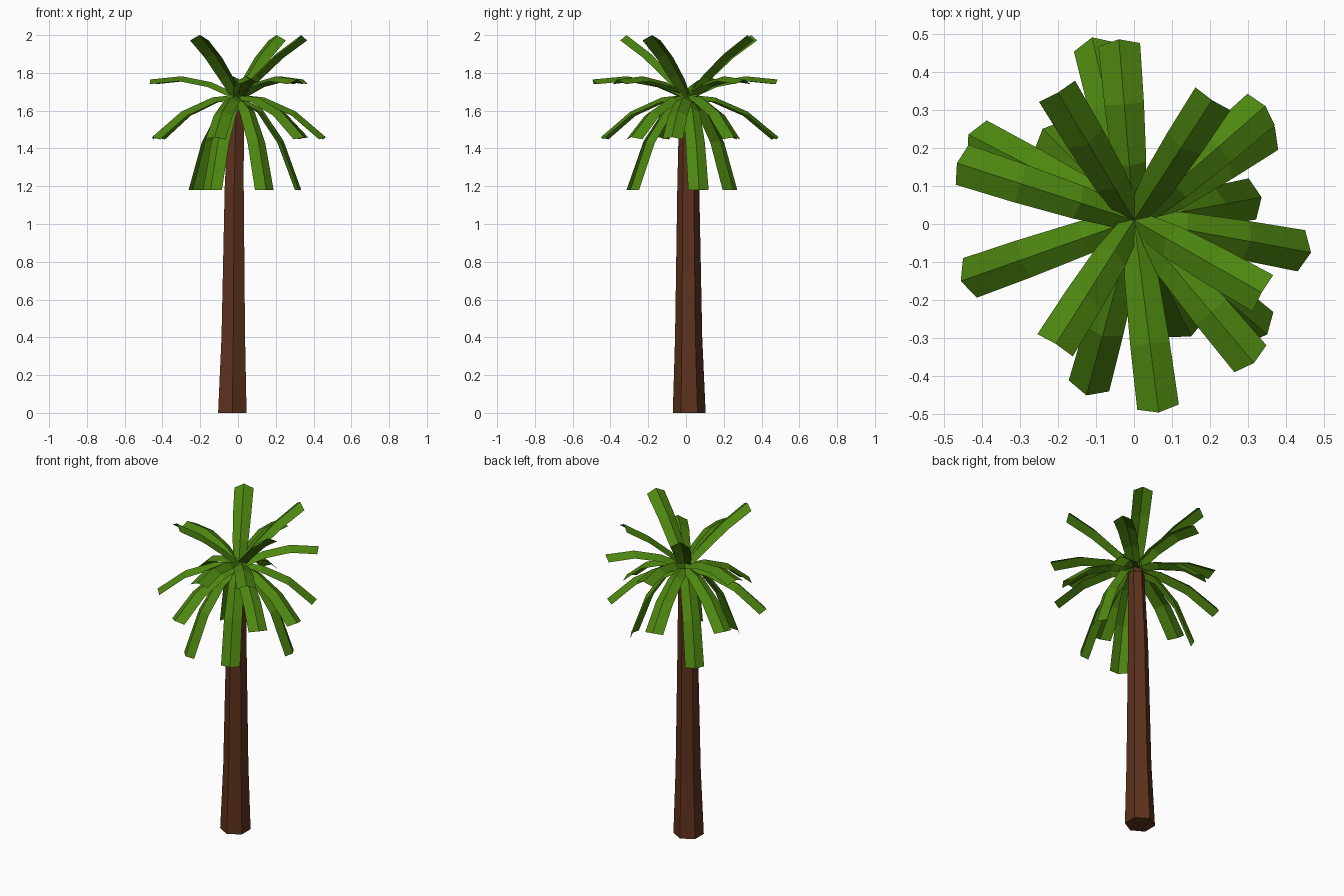
import bpy, bmesh, math
from mathutils import Vector

if "Cube" in bpy.data.objects:
    bpy.data.objects.remove(bpy.data.objects["Cube"])


def material(name, color):
    m = bpy.data.materials.new(name)
    m.diffuse_color = (*color, 1)
    m.use_nodes = True
    m.node_tree.nodes["Principled BSDF"].inputs["Base Color"].default_value = m.diffuse_color
    return m


def finish(bm, name, mat):
    bmesh.ops.recalc_face_normals(bm, faces=bm.faces) if name == "trunk" else None
    me = bpy.data.meshes.new(name)
    bm.to_mesh(me)
    bm.free()
    me.materials.append(mat)
    ob = bpy.data.objects.new(name, me)
    bpy.context.collection.objects.link(ob)
    return ob


bark = material("bark", (0.11, 0.032, 0.012))
leaf = material("leaf", (0.075, 0.24, 0.005))

# Trunk: six-sided, tapering and leaning slightly; (x, y, z, radius)
rings = [(-0.03, 0.017, 0, 0.087), (-0.025, 0.014, 0.4, 0.072),
         (-0.02, 0.012, 1.2, 0.058), (-0.008, 0.01, 1.67, 0.045)]
bm = bmesh.new()
loops = []
for x, y, z, r in rings:
    angles = [math.radians(90 + 60 * i) for i in range(6)]
    loops.append([bm.verts.new((x + r * math.cos(a), y + r * math.sin(a), z)) for a in angles])
for lo, hi in zip(loops, loops[1:]):
    for i in range(6):
        j = (i + 1) % 6
        bm.faces.new((lo[i], lo[j], hi[j], hi[i]))
bm.faces.new(loops[0][::-1])
bm.faces.new(loops[-1])
finish(bm, "trunk", bark)

# Fronds: ridge profile (share of reach, height) for each tier, and tip positions
CENTER = Vector((0, 0.01, 0))
WIDTHS = [0.03, 0.045, 0.052, 0.055]
FOLD = 0.026
TIERS = {
    "upper_frond": ([(0, 1.69), (0.25, 1.785), (0.6, 1.90), (1, 2.0)],
                    [(-0.2, 0.345), (0.205, 0.325), (0.335, -0.18), (-0.205, -0.315)]),
    "level_frond": ([(0, 1.685), (0.3, 1.75), (0.64, 1.782), (1, 1.765)],
                    [(-0.465, 0.16), (0.065, -0.495), (0.345, 0.31), (-0.04, 0.485), (0.315, -0.365)]),
    "drooping_frond": ([(0, 1.685), (0.3, 1.67), (0.66, 1.595), (1, 1.46)],
                       [(-0.455, -0.15), (0.465, -0.075), (-0.11, 0.49), (-0.125, -0.45),
                        (-0.435, 0.235), (0.37, 0.255), (0.35, -0.29)]),
    "hanging_frond": ([(0, 1.68), (0.38, 1.61), (0.72, 1.44), (1, 1.18)],
                      [(0.335, 0.07), (0.15, -0.295), (-0.145, -0.315), (-0.24, 0.25)]),
}


def frond(name, profile, tip):
    """A folded leaf strip: high ridge with both edges dropped along the normal."""
    reach = Vector((tip[0], tip[1], 0)) - CENTER
    out = reach.normalized()
    side = Vector((-out.y, out.x, 0))
    pts = [CENTER + reach * t + Vector((0, 0, z)) for t, z in profile]
    bm = bmesh.new()
    rows = []
    for i, p in enumerate(pts):
        tangent = (pts[min(i + 1, 3)] - pts[max(i - 1, 0)]).normalized()
        normal = tangent.cross(side)
        low = p - normal * FOLD
        if i == 3:
            # Blunt point at the tip
            if name.startswith("hanging"):
                low.z = p.z
            else:
                low -= tangent * 0.012
        rows.append([bm.verts.new(v) for v in (low + side * WIDTHS[i], p, low - side * WIDTHS[i])])
    for a, b in zip(rows, rows[1:]):
        for k in range(2):
            bm.faces.new((a[k], a[k + 1], b[k + 1], b[k]))
    for f in bm.faces:
        f.normal_update()
        if f.normal.z < 0:
            f.normal_flip()
    finish(bm, name, leaf)


for tier, (profile, tips) in TIERS.items():
    for n, tip in enumerate(tips, 1):
        frond(f"{tier}_{n}", profile, tip)
